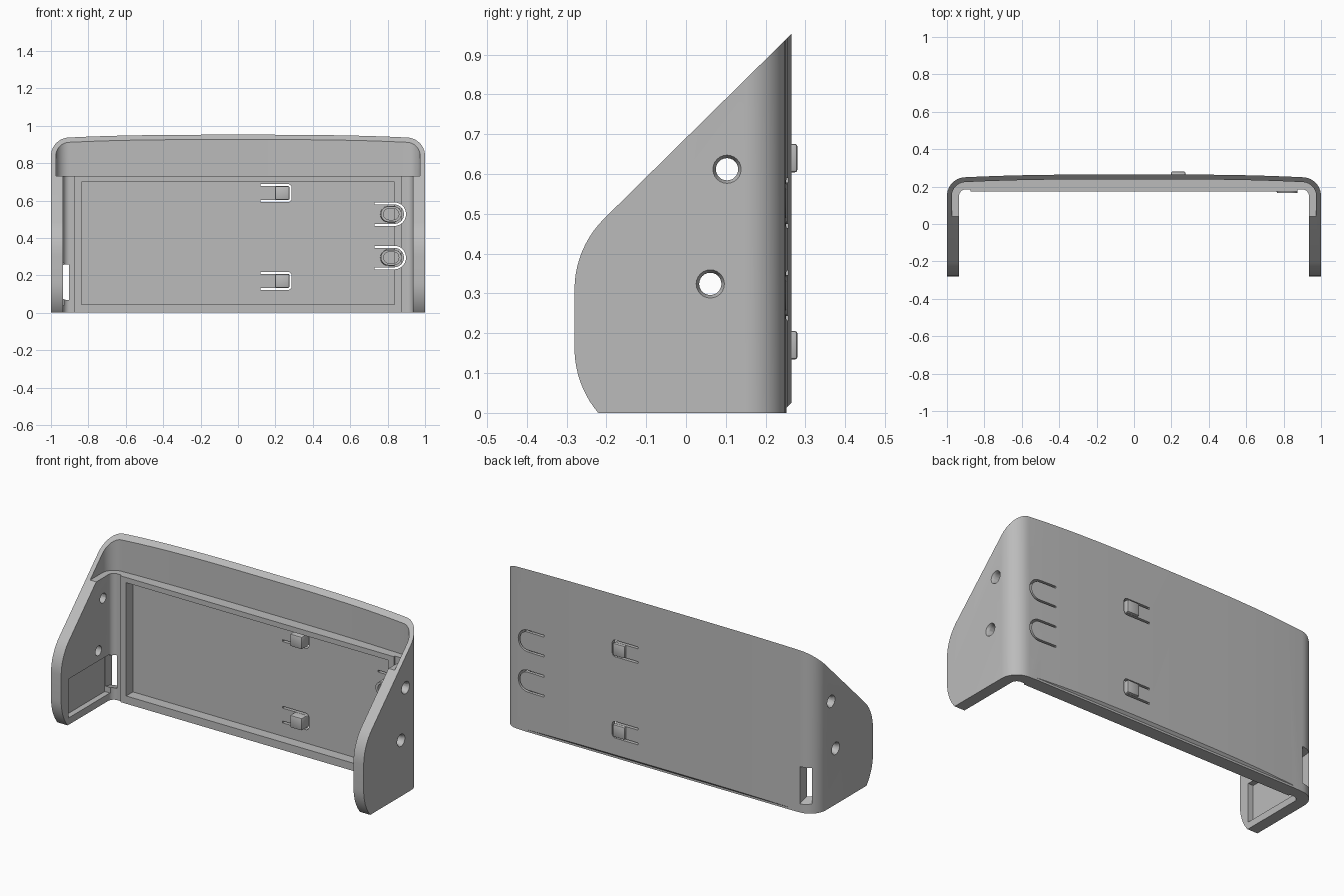
import bpy, bmesh, math
from mathutils import Vector

cube = bpy.data.objects.get("Cube")
if cube:
    bpy.data.objects.remove(cube, do_unlink=True)

grey = bpy.data.materials.new("plain grey")
grey.use_nodes = True
grey.diffuse_color = (0.5, 0.5, 0.5, 1)
grey.node_tree.nodes["Principled BSDF"].inputs["Base Color"].default_value = grey.diffuse_color


def prism(name, pts, axis, lo, hi, taper=1.0):
    """Extrude a 2D outline along an axis; taper scales the far end."""
    place = {"x": lambda a, b, h: (h, a, b),
             "y": lambda a, b, h: (a, h, b),
             "z": lambda a, b, h: (a, b, h)}[axis]
    n = len(pts)
    ca, cb = sum(p[0] for p in pts) / n, sum(p[1] for p in pts) / n
    bm = bmesh.new()
    near = [bm.verts.new(place(a, b, lo)) for a, b in pts]
    far = [bm.verts.new(place(ca + (a - ca) * taper, cb + (b - cb) * taper, hi)) for a, b in pts]
    bm.faces.new(near)
    bm.faces.new(far[::-1])
    for i in range(n):
        j = (i + 1) % n
        bm.faces.new((near[i], far[i], far[j], near[j]))
    bmesh.ops.recalc_face_normals(bm, faces=bm.faces)
    mesh = bpy.data.meshes.new(name)
    bm.to_mesh(mesh)
    bm.free()
    mesh.materials.append(grey)
    obj = bpy.data.objects.new(name, mesh)
    bpy.context.collection.objects.link(obj)
    return obj


def activate(obj):
    bpy.ops.object.select_all(action="DESELECT")
    obj.select_set(True)
    bpy.context.view_layer.objects.active = obj


def combine(obj, tool, operation="DIFFERENCE"):
    activate(obj)
    mod = obj.modifiers.new("cut", "BOOLEAN")
    mod.operation, mod.solver, mod.object = operation, "EXACT", tool
    bpy.ops.object.modifier_apply(modifier=mod.name)
    bpy.data.objects.remove(tool, do_unlink=True)


def arc(ca, cb, r, start, end, steps=10):
    angles = [math.radians(start + (end - start) * i / steps) for i in range(steps + 1)]
    return [(ca + r * math.cos(t), cb + r * math.sin(t)) for t in angles]


def rect(a0, a1, b0, b1):
    return [(a0, b0), (a1, b0), (a1, b1), (a0, b1)]


def mirrored(half):
    return half + [(-a, b) for a, b in reversed(half)]


def bowed_plan(inset, front):
    """Plan with rounded rear corners and a gently bowed back."""
    half = [(1 - inset, front)] + arc(0.9, 0.15, 0.1 - inset, 0, 90)
    half += [(x, 0.265 - inset - 0.015 * (x / 0.9) ** 3) for x in (0.8, 0.7, 0.6, 0.45, 0.3, 0.15)]
    return mirrored(half)


def hook(x0, x1, zc, half, r):
    """Open-ended strip with rounded corners at its +x end."""
    return ([(x0, zc - half)] + arc(x1 - r, zc - half + r, r, -90, 0, 8)
            + arc(x1 - r, zc + half - r, r, 0, 90, 8) + [(x0, zc + half)])


def slit(x0, x1, zc, half, r, w=0.011):
    outer = hook(x0, x1, zc, half, r)
    inner = hook(x0, x1 - w, zc, half - w, r - w)
    return prism("slit", outer + inner[::-1], "y", 0.1, 0.4)


def oval(x0, x1, zc, r):
    return arc(x1 - r, zc, r, -90, 90) + arc(x0 + r, zc, r, 90, 270)


# Wrapped shell, trimmed to the side outline
shell = prism("shell", bowed_plan(0, -0.5), "z", 0, 1.1)
side = ([(0.4, 0), (-0.22, 0)] + arc(-0.03, 0.162, 0.25, 220, 180)
        + arc(-0.03, 0.31, 0.25, 180, 135) + [(0.4, 1.085)])
combine(shell, prism("side_outline", side, "x", -1.5, 1.5), "INTERSECT")

# Thin upper lip and thicker lower cavity
combine(shell, prism("lip_cavity", bowed_plan(0.026, -0.6), "z", 0.73, 1.3))
lower = mirrored([(0.935, -0.6)] + arc(0.9, 0.15, 0.035, 0, 90) + [(0.875, 0.185), (0.875, 0.175)])
combine(shell, prism("lower_cavity", lower, "z", -0.2, 0.74))

# Framed recess in the back panel
combine(shell, prism("panel_recess", rect(-0.838, 0.838, 0.045, 0.7), "y", 0.1, 0.237))

# Shallow relief along the rear bottom edge
relief = [(0.252, -0.1), (0.252, 0.012), (0.27, 0.03), (0.4, 0.03), (0.4, -0.1)]
combine(shell, prism("bottom_relief", relief, "x", -1.5, 1.5))

# Countersunk holes through both side walls
for y, z in ((0.103, 0.612), (0.061, 0.324)):
    circle = arc(y, z, 0.028, 0, 345, 23)
    combine(shell, prism("hole", circle, "x", -1.5, 1.5))
    wide = arc(y, z, 0.036, 0, 345, 23)
    for s in (-1, 1):
        combine(shell, prism("countersink", wide, "x", s * 1.001, s * 0.985, 0.77))

# Pocket and flared rear slot in the right wall
combine(shell, prism("wall_pocket", rect(-0.215, 0.165, 0.04, 0.265), "x", -0.968, -0.9))
flare = [(0.1, 0.09), (0.1, 0.25), (0.4, 0.28), (0.4, 0.01)]
combine(shell, prism("rear_slot", flare, "x", -0.965, -0.903))

# Slits around the spring tongues
for zc in (0.64, 0.17):
    combine(shell, slit(0.12, 0.287, zc, 0.048, 0.02))
for zc in (0.527, 0.295):
    combine(shell, slit(0.73, 0.898, zc, 0.063, 0.062))

parts = [shell]

# Latch blocks on the small tongues
for i, zc in enumerate((0.64, 0.17)):
    block = prism("latch_block_%d" % (i + 1), rect(0.198, 0.275, zc - 0.036, zc + 0.036), "y", 0.19, 0.28)
    activate(block)
    bevel = block.modifiers.new("bevel", "BEVEL")
    bevel.width, bevel.segments = 0.007, 2
    bpy.ops.object.modifier_apply(modifier=bevel.name)
    parts.append(block)

# Hollow oval buttons on the large tongues
for i, zc in enumerate((0.527, 0.295)):
    button = prism("oval_button_%d" % (i + 1), oval(0.76, 0.878, zc, 0.044), "y", 0.245, 0.165, 0.94)
    combine(button, prism("button_hollow", oval(0.778, 0.86, zc, 0.03), "y", 0.1, 0.215))
    parts.append(button)

for obj in parts:
    activate(obj)
    bpy.ops.object.shade_smooth_by_angle(angle=math.radians(30))
